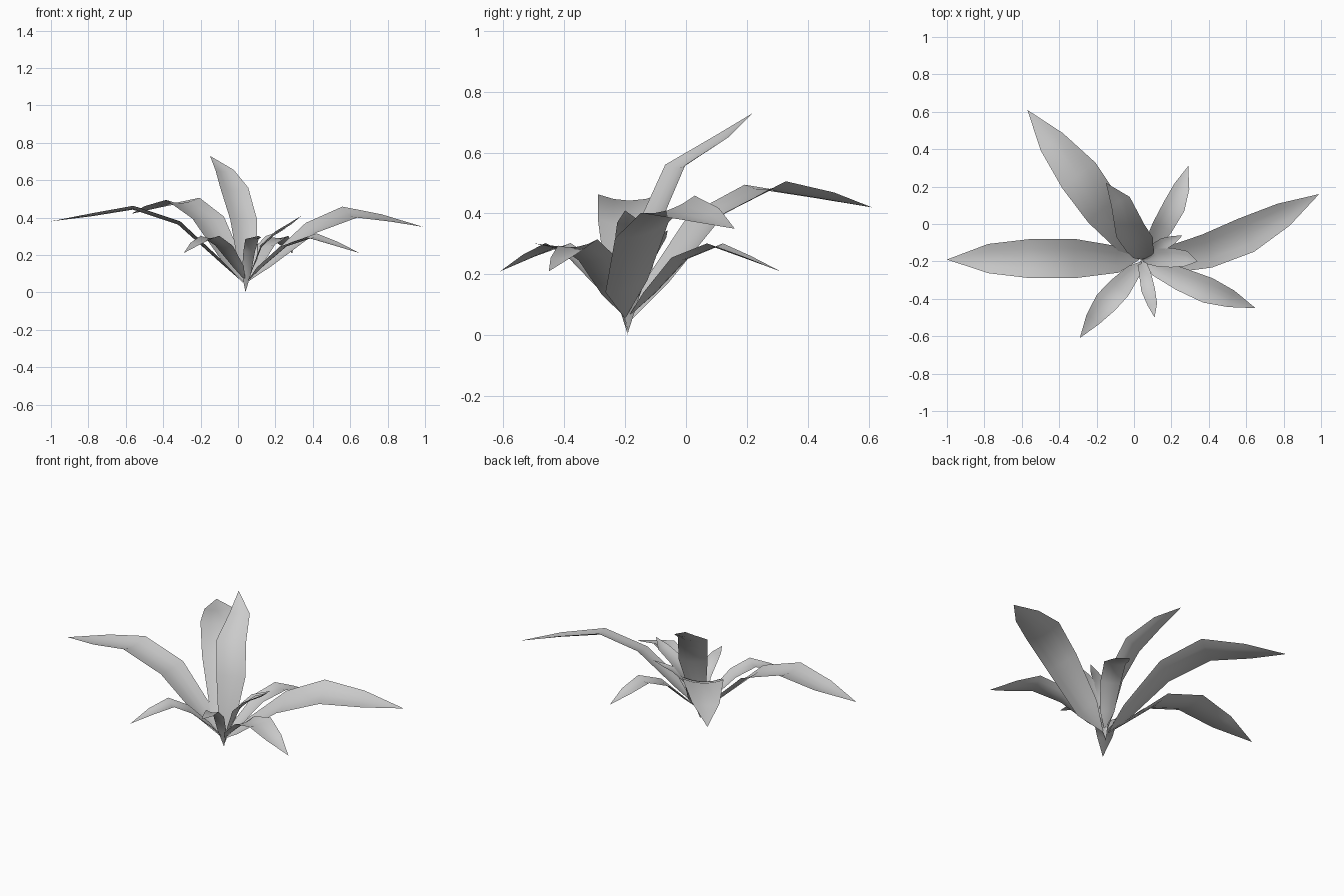
import bpy
from mathutils import Vector


def leaf(name, rows, bank=0.0):
    """Blade from rows of (x, y, z, half width): pointed ends, gently cupped section.
    bank lowers the right-hand edge (seen along the leaf) and raises the left one."""
    pts = [Vector(r[:3]) for r in rows]
    n = len(pts)
    verts = [pts[0]]
    faces = []
    for i in range(1, n - 1):
        t = pts[i + 1] - pts[i - 1]
        side = Vector((t.y, -t.x, 0)).normalized()
        up = side.cross(t).normalized()
        side.z = -bank
        w = rows[i][3]
        for k in (-1, -0.5, 0, 0.5, 1):
            verts.append(pts[i] + side * w * k - up * w * 0.2 * (1 - k * k))
    verts.append(pts[-1])
    last = len(verts) - 1
    for k in range(4):
        faces.append((0, 2 + k, 1 + k))
        for i in range(n - 3):
            a = 1 + i * 5 + k
            faces.append((a, a + 1, a + 6, a + 5))
        a = last - 5 + k
        faces.append((a, a + 1, last))
    me = bpy.data.meshes.new(name)
    me.from_pydata([tuple(v) for v in verts], [], faces)
    me.update()
    for p in me.polygons:
        p.use_smooth = True
    ob = bpy.data.objects.new(name, me)
    bpy.context.collection.objects.link(ob)
    return ob


# Large leaves
leaf("left_leaf", [(.03, -.19, .05, 0), (-.08, -.19, .165, .07), (-.31, -.185, .38, .104),
                   (-.56, -.185, .463, .104), (-.78, -.185, .423, .078), (-1, -.19, .38, 0)])
leaf("back_left_leaf", [(.035, -.18, .05, 0), (-.03, -.10, .17, .07), (-.16, .07, .40, .105),
                        (-.295, .26, .50, .112), (-.44, .44, .465, .075), (-.57, .61, .42, 0)], -.05)
leaf("right_leaf", [(.05, -.20, .055, 0), (.17, -.195, .162, .07), (.39, -.145, .345, .092),
                    (.60, -.06, .430, .098), (.80, .05, .398, .067), (.99, .16, .35, 0)], .29)
leaf("upright_leaf", [(.04, -.19, .05, 0), (.05, -.175, .18, .055), (.03, -.11, .39, .08),
                      (-.02, -.035, .56, .082), (-.072, .12, .655, .055), (-.15, .22, .73, 0)])

# Medium drooping leaves
leaf("front_left_leaf", [(.04, -.20, .06, 0), (0, -.25, .14, .04), (-.075, -.34, .25, .062),
                         (-.15, -.42, .303, .064), (-.22, -.51, .265, .042), (-.29, -.61, .21, 0)])
leaf("front_right_leaf", [(.05, -.20, .06, 0), (.12, -.235, .14, .045), (.25, -.295, .255, .062),
                          (.395, -.355, .305, .07), (.52, -.40, .262, .047), (.65, -.45, .21, 0)], .15)
leaf("back_right_leaf", [(.05, -.19, .06, 0), (.09, -.12, .14, .04), (.15, -.02, .255, .056),
                         (.215, .095, .302, .06), (.255, .20, .26, .043), (.29, .31, .21, 0)])

# Small inner leaves
leaf("small_front_leaf", [(.04, -.19, .0, 0), (.045, -.215, .10, .025), (.06, -.27, .22, .032),
                          (.075, -.35, .285, .037), (.098, -.43, .293, .026), (.11, -.50, .302, 0)])
leaf("small_right_leaf", [(.04, -.19, .01, 0), (.07, -.185, .12, .03), (.12, -.18, .25, .047),
                          (.20, -.18, .325, .052), (.28, -.185, .37, .041), (.34, -.20, .41, 0)])
leaf("small_back_leaf", [(.04, -.19, .01, 0), (.06, -.175, .11, .02), (.10, -.14, .23, .03),
                         (.16, -.105, .30, .032), (.21, -.085, .32, .022), (.26, -.06, .345, 0)])
